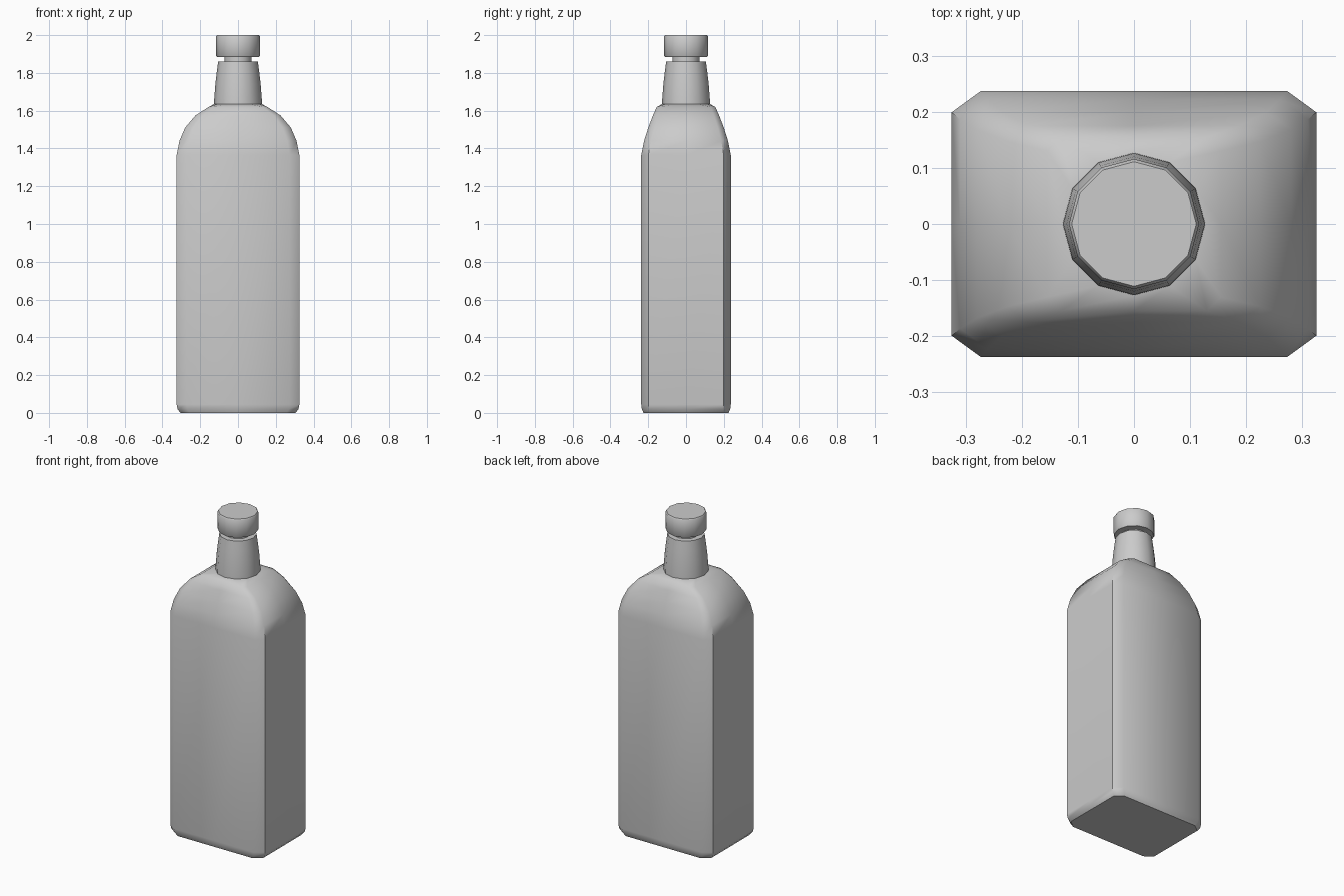
import bpy, bmesh
from math import cos, sin, pi, radians

cube = bpy.data.objects.get("Cube")
if cube:
    bpy.data.objects.remove(cube, do_unlink=True)

grey = bpy.data.materials.new("plain grey")
grey.use_nodes = True
grey.diffuse_color = (0.6, 0.6, 0.6, 1)
grey.node_tree.nodes["Principled BSDF"].inputs["Base Color"].default_value = (0.6, 0.6, 0.6, 1)


def circle_ring(r, z):
    return [(r * cos(i * pi / 6), r * sin(i * pi / 6), z) for i in range(12)]


def box_ring(hx, hy, z):
    """Rectangle with cut corners and a point midway along each side."""
    cx, cy = hx * 0.84, hy * 0.84
    quarter = [(hx, 0), (hx, cy), (cx, hy), (0, hy), (-cx, hy), (-hx, cy)]
    return [(x, y, z) for x, y in quarter] + [(-x, -y, z) for x, y in quarter]


def loft(name, rings, angle):
    """Skin a stack of twelve-point rings and close both ends."""
    bm = bmesh.new()
    loops = [[bm.verts.new(p) for p in ring] for ring in rings]
    for a, b in zip(loops, loops[1:]):
        for i in range(12):
            j = (i + 1) % 12
            bm.faces.new((a[i], a[j], b[j], b[i]))
    bm.faces.new(loops[0][::-1])
    bm.faces.new(loops[-1])
    mesh = bpy.data.meshes.new(name)
    bm.to_mesh(mesh)
    bm.free()
    mesh.materials.append(grey)
    obj = bpy.data.objects.new(name, mesh)
    bpy.context.collection.objects.link(obj)
    bpy.ops.object.select_all(action='DESELECT')
    obj.select_set(True)
    bpy.context.view_layer.objects.active = obj
    bpy.ops.object.shade_smooth_by_angle(angle=radians(angle))
    return obj


# Bottle body: tall rectangular block with rounded shoulders
body = [(0.305, 0.225, 0), (0.32, 0.234, 0.02), (0.325, 0.237, 0.045),
        (0.325, 0.237, 1.365), (0.31, 0.222, 1.44), (0.28, 0.2, 1.51),
        (0.225, 0.175, 1.575), (0.155, 0.155, 1.62)]
loft("bottle_body", [box_ring(*s) for s in body] + [circle_ring(0.127, 1.635)], 50)

# Tapered neck
neck = [(0.127, 1.63), (0.126, 1.66), (0.12, 1.74), (0.113, 1.8), (0.105, 1.86)]
loft("neck", [circle_ring(*s) for s in neck], 40)

# Narrow collar under the cap
loft("collar", [circle_ring(0.072, 1.85), circle_ring(0.072, 1.89)], 40)

# Cap with a slightly eased top edge
cap = [(0.112, 1.885), (0.116, 1.89), (0.116, 1.993), (0.111, 2.0)]
loft("cap", [circle_ring(*s) for s in cap], 40)
